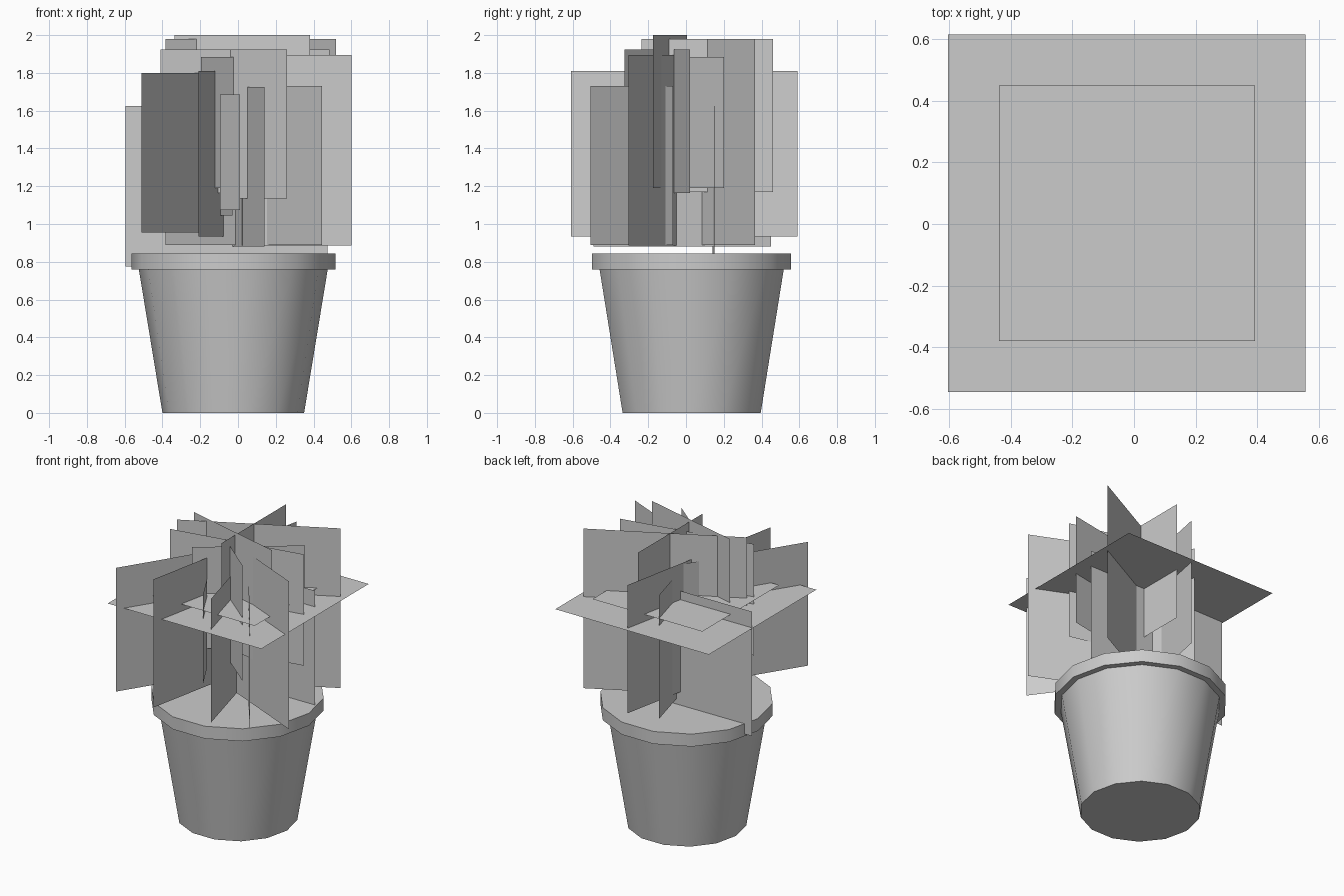
import bpy, math

if "Cube" in bpy.data.objects:
    bpy.data.objects.remove(bpy.data.objects["Cube"])

CX, CY, SIDES = -0.025, 0.03, 14


def mesh_object(name, verts, faces):
    me = bpy.data.meshes.new(name)
    me.from_pydata(verts, [], faces)
    me.update()
    ob = bpy.data.objects.new(name, me)
    bpy.context.collection.objects.link(ob)
    return ob


def lathe(name, profile):
    """Capped solid of revolution from (radius, z) points."""
    verts = [(CX + r * math.cos(2 * math.pi * i / SIDES),
              CY + r * math.sin(2 * math.pi * i / SIDES), z)
             for r, z in profile for i in range(SIDES)]
    n = len(profile)
    faces = [tuple(reversed(range(SIDES))), tuple(range((n - 1) * SIDES, n * SIDES))]
    for k in range(n - 1):
        for i in range(SIDES):
            j = (i + 1) % SIDES
            faces.append((k * SIDES + i, k * SIDES + j,
                          (k + 1) * SIDES + j, (k + 1) * SIDES + i))
    return mesh_object(name, verts, faces)


def card(name, x0, y0, x1, y1, z0, z1):
    """Upright foliage card standing on the line (x0,y0)-(x1,y1)."""
    return mesh_object(name, [(x0, y0, z0), (x1, y1, z0), (x1, y1, z1), (x0, y0, z1)],
                       [(0, 1, 2, 3)])


def flat_card(name, half, z, cx=-0.023, cy=0.035):
    """Level foliage card."""
    return mesh_object(name, [(cx + sx * half, cy + sy * half, z)
                              for sx, sy in ((-1, -1), (1, -1), (1, 1), (-1, 1))],
                       [(0, 1, 2, 3)])


# Pot body, rim and soil surface
pot = lathe("pot", [(0.375, 0), (0.5, 0.76), (0.54, 0.76), (0.54, 0.845)])
bpy.context.view_layer.objects.active = pot
pot.select_set(True)
bpy.ops.object.shade_smooth_by_angle(angle=math.radians(30))

# Level foliage
flat_card("foliage_flat_large", 0.58, 1.515)
flat_card("foliage_flat_small", 0.415, 1.565)

# Upright foliage: x0, y0, x1, y1, bottom, top
cards = [
    (-0.335, 0.005, 0.38, -0.175, 1.19, 2.0),
    (-0.385, -0.11, 0.52, 0.365, 0.89, 1.98),
    (0.04, -0.235, 0.04, 0.46, 1.17, 1.98),
    (-0.41, -0.15, 0.485, 0.02, 1.165, 1.925),
    (-0.05, -0.07, 0.26, -0.325, 1.135, 1.925),
    (0.02, -0.05, 0.60, -0.305, 0.885, 1.895),
    (-0.195, -0.22, 0.365, 0.20, 1.19, 1.885),
    (-0.21, -0.61, 0.03, 0.59, 0.935, 1.81),
    (-0.51, -0.59, -0.05, 0.14, 0.955, 1.80),
    (0.445, -0.505, 0.125, -0.07, 0.89, 1.73),
    (0.14, -0.49, -0.11, 0.45, 0.88, 1.725),
    (0.01, -0.39, -0.095, -0.20, 1.075, 1.685),
    (-0.13, -0.06, -0.03, 0.03, 1.045, 1.69),
    (-0.595, 0.14, 0.475, 0.15, 0.775, 1.625),
]
for i, c in enumerate(cards):
    card(f"foliage_card_{i + 1}", *c)
